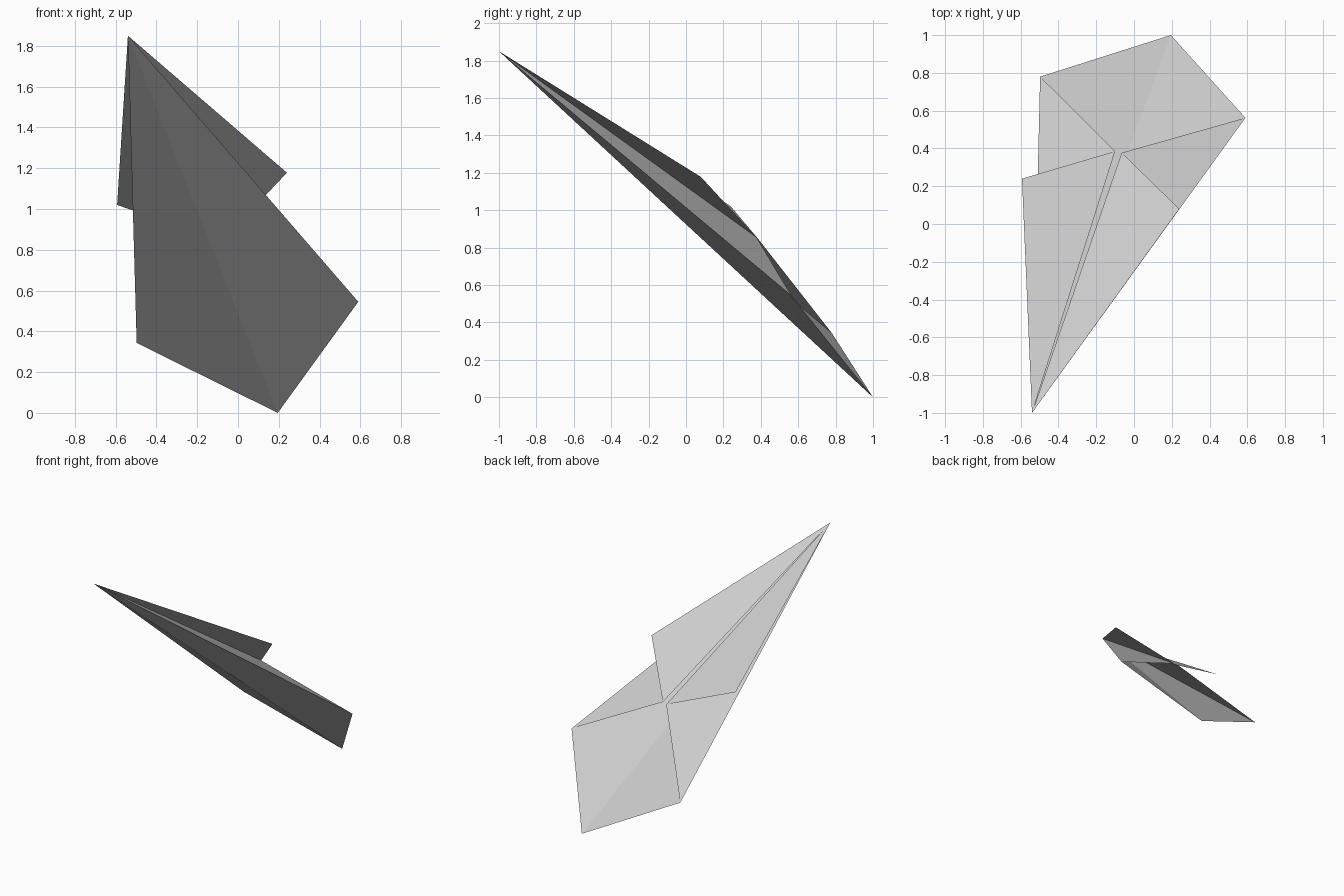
import bpy
import bmesh

cube = bpy.data.objects.get("Cube")
if cube:
    bpy.data.objects.remove(cube, do_unlink=True)

# Plain paper colour
paper = bpy.data.materials.new("grey paper")
paper.use_nodes = True
grey = (0.6, 0.6, 0.6, 1)
paper.diffuse_color = grey
paper.node_tree.nodes["Principled BSDF"].inputs["Base Color"].default_value = grey


def panels(name, *faces):
    """Make a flat-shaded sheet of paper from triangles sharing their creases."""
    mesh = bpy.data.meshes.new(name)
    bm = bmesh.new()
    corners = {}
    for face in faces:
        for point in face:
            if point not in corners:
                corners[point] = bm.verts.new(point)
        bm.faces.new([corners[point] for point in face])
    bm.to_mesh(mesh)
    bm.free()
    mesh.materials.append(paper)
    obj = bpy.data.objects.new(name, mesh)
    bpy.context.collection.objects.link(obj)
    return obj


# Ends of the keel crease
nose = (-0.54, -1.0, 1.85)
tail = (0.195, 1.0, 0.0)

# Each side: outer corner, inner crease corner, flap tip
sides = {
    "left": ((-0.497, 0.78, 0.343), (-0.10, 0.385, 0.848), (-0.593, 0.24, 1.02)),
    "right": ((0.59, 0.562, 0.545), (-0.065, 0.377, 0.855), (0.24, 0.08, 1.178)),
}
left_corner, right_corner = sides["left"][0], sides["right"][0]

# Base sheet, folded slightly along the keel
panels("base_sheet", (nose, right_corner, tail), (nose, tail, left_corner))

# Side panels folded in to the middle, then flaps folded back out
for side, (corner, crease, tip) in sides.items():
    folds = [(nose, crease, corner), (nose, tip, crease)]
    if side == "left":
        folds = [tuple(reversed(f)) for f in folds]
    panels(side + "_folded_wing", *folds)
